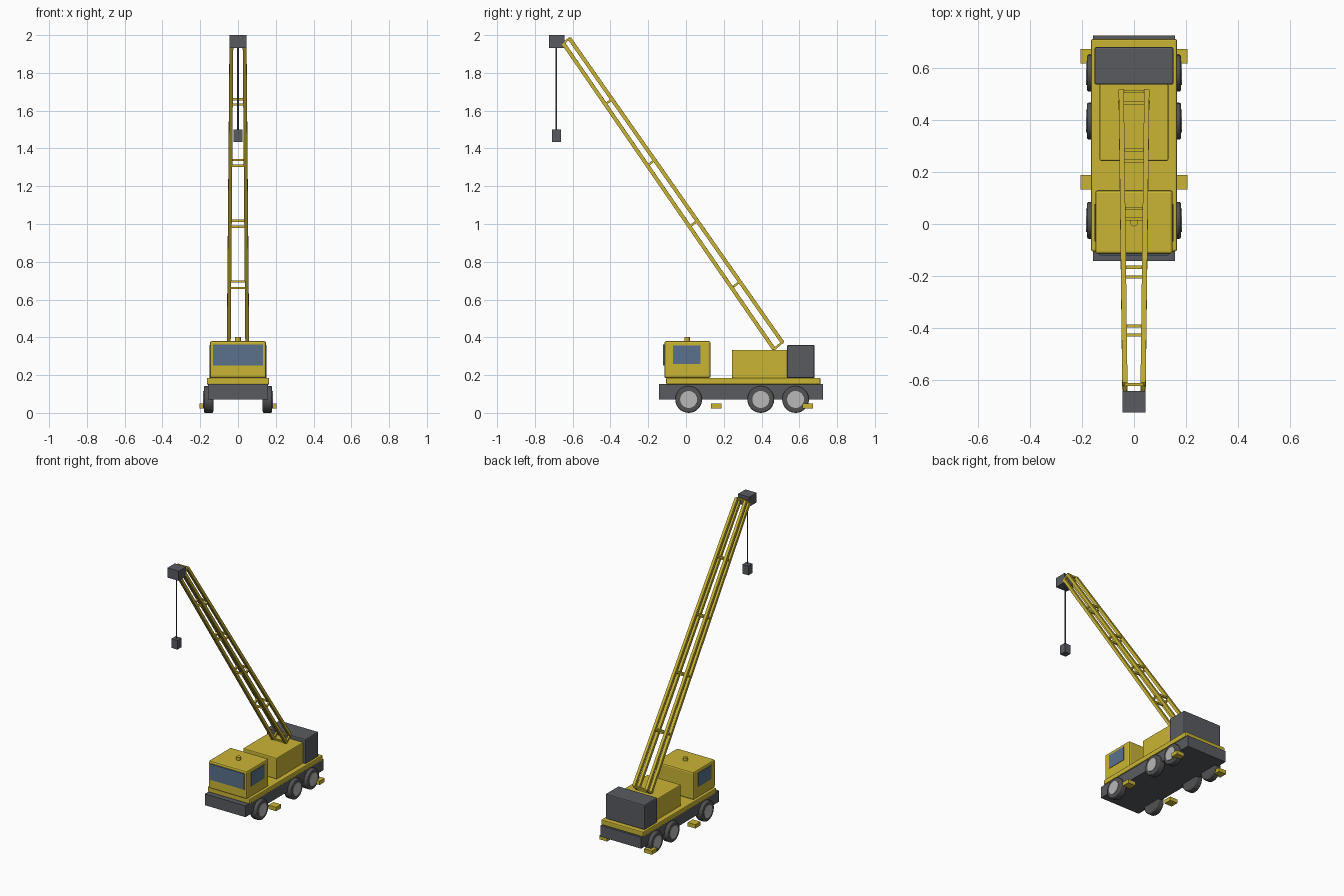
import bpy
from math import pi
from mathutils import Vector

cube = bpy.data.objects.get("Cube")
if cube:
    bpy.data.objects.remove(cube, do_unlink=True)


def material(name, r, g, b):
    m = bpy.data.materials.new(name)
    m.use_nodes = True
    m.diffuse_color = (r, g, b, 1)
    m.node_tree.nodes["Principled BSDF"].inputs["Base Color"].default_value = (r, g, b, 1)
    return m


YELLOW = material("machine yellow", 0.59, 0.46, 0.035)
GREY = material("dark grey", 0.10, 0.105, 0.115)
TYRE = material("tyre rubber", 0.085, 0.085, 0.085)
HUB = material("hub silver", 0.48, 0.48, 0.49)
GLASS = material("window blue", 0.10, 0.165, 0.26)


def finish(name, mat, bevel=0, segments=2):
    ob = bpy.context.object
    ob.name = name
    ob.data.materials.append(mat)
    if bevel:
        mod = ob.modifiers.new("edge rounding", "BEVEL")
        mod.width = bevel
        mod.segments = segments
    return ob


def box(name, mat, x, y, z, bevel=0):
    """Box spanning the given (low, high) range on each axis."""
    spans = (x, y, z)
    bpy.ops.mesh.primitive_cube_add(size=1, location=[(a + b) / 2 for a, b in spans])
    ob = bpy.context.object
    ob.data.transform(ob.matrix_basis.inverted() @ ob.matrix_basis)
    for v in ob.data.vertices:
        v.co = [c * (b - a) for c, (a, b) in zip(v.co, spans)]
    return finish(name, mat, bevel)


def cylinder(name, mat, location, radius, depth, sides=24, along_x=False, bevel=0):
    bpy.ops.mesh.primitive_cylinder_add(vertices=sides, radius=radius, depth=depth,
                                        location=location,
                                        rotation=(0, pi / 2 if along_x else 0, 0))
    bpy.ops.object.shade_smooth_by_angle()
    return finish(name, mat, bevel)


def strut(name, a, b, width):
    """Square bar between two points."""
    a, b = Vector(a), Vector(b)
    d = b - a
    bpy.ops.mesh.primitive_cube_add(size=1, location=(a + b) / 2)
    ob = bpy.context.object
    # Keep two sides of the bar square to the boom's side plane
    ob.rotation_mode = "QUATERNION"
    ob.rotation_quaternion = d.to_track_quat("Z", "X" if abs(d.x) > 0.5 * d.length else "Y")
    for v in ob.data.vertices:
        v.co = (v.co.x * width, v.co.y * width, v.co.z * d.length)
    return finish(name, YELLOW)


# Carrier
box("chassis", GREY, (-0.158, 0.158), (-0.142, 0.725), (0.072, 0.152))
box("deck", YELLOW, (-0.165, 0.165), (-0.105, 0.712), (0.15, 0.186), 0.006)

# Cab with glass plates and roof beacon
box("cab", YELLOW, (-0.149, 0.149), (-0.115, 0.13), (0.184, 0.38), 0.01)
box("windscreen", GLASS, (-0.133, 0.133), (-0.121, -0.113), (0.25, 0.362))
for side, s in (("left", 1), ("right", -1)):
    box(side + "_cab_window", GLASS, sorted((s * 0.147, s * 0.152)), (-0.068, 0.077), (0.26, 0.357))
cylinder("beacon", YELLOW, (0, 0.006, 0.389), 0.015, 0.024, 12)

# Upper works
box("engine_housing", YELLOW, (-0.132, 0.132), (0.243, 0.54), (0.184, 0.334), 0.006)
box("counterweight", GREY, (-0.152, 0.152), (0.536, 0.68), (0.184, 0.36), 0.007)

# Wheels and outrigger pads
for side, s in (("left", 1), ("right", -1)):
    for axle, y in (("front", 0.014), ("middle", 0.396), ("rear", 0.58)):
        cylinder(f"{side}_{axle}_tyre", TYRE, (s * 0.156, y, 0.071), 0.071, 0.05, 28, True, 0.007)
        cylinder(f"{side}_{axle}_hub", HUB, (s * 0.162, y, 0.071), 0.045, 0.044, 24, True)
    for place, y in (("front", 0.16), ("rear", 0.645)):
        box(f"{side}_{place}_outrigger_pad", YELLOW, sorted((s * 0.145, s * 0.205)),
            (y - 0.028, y + 0.028), (0.022, 0.049))

# Lattice boom: four chords joined by square frames
LOWER = Vector((0.049, 0.466, 0.337)), Vector((0.035, -0.65, 1.957))
UPPER = Vector((0.049, 0.51, 0.374)), Vector((0.035, -0.617, 1.982))


def mirror_x(p):
    return Vector((-p.x, p.y, p.z))


for side, flip in (("left", lambda p: p), ("right", mirror_x)):
    for level, (foot, tip) in (("lower", LOWER), ("upper", UPPER)):
        strut(f"{side}_{level}_boom_chord", flip(foot), flip(tip), 0.02)
for i in range(6):
    low = LOWER[0].lerp(LOWER[1], i / 5)
    high = UPPER[0].lerp(UPPER[1], i / 5)
    strut("lower_boom_crossbar", mirror_x(low), low, 0.012)
    strut("upper_boom_crossbar", mirror_x(high), high, 0.012)
    strut("left_boom_brace", low, high, 0.012)
    strut("right_boom_brace", mirror_x(low), mirror_x(high), 0.012)

# Boom head, hoist cable and hook block
box("boom_head", GREY, (-0.044, 0.044), (-0.725, -0.642), (1.932, 2.0))
cylinder("hoist_cable", GREY, (0, -0.686, 1.715), 0.004, 0.45, 8)
box("hook_block", GREY, (-0.023, 0.023), (-0.709, -0.663), (1.435, 1.5))
